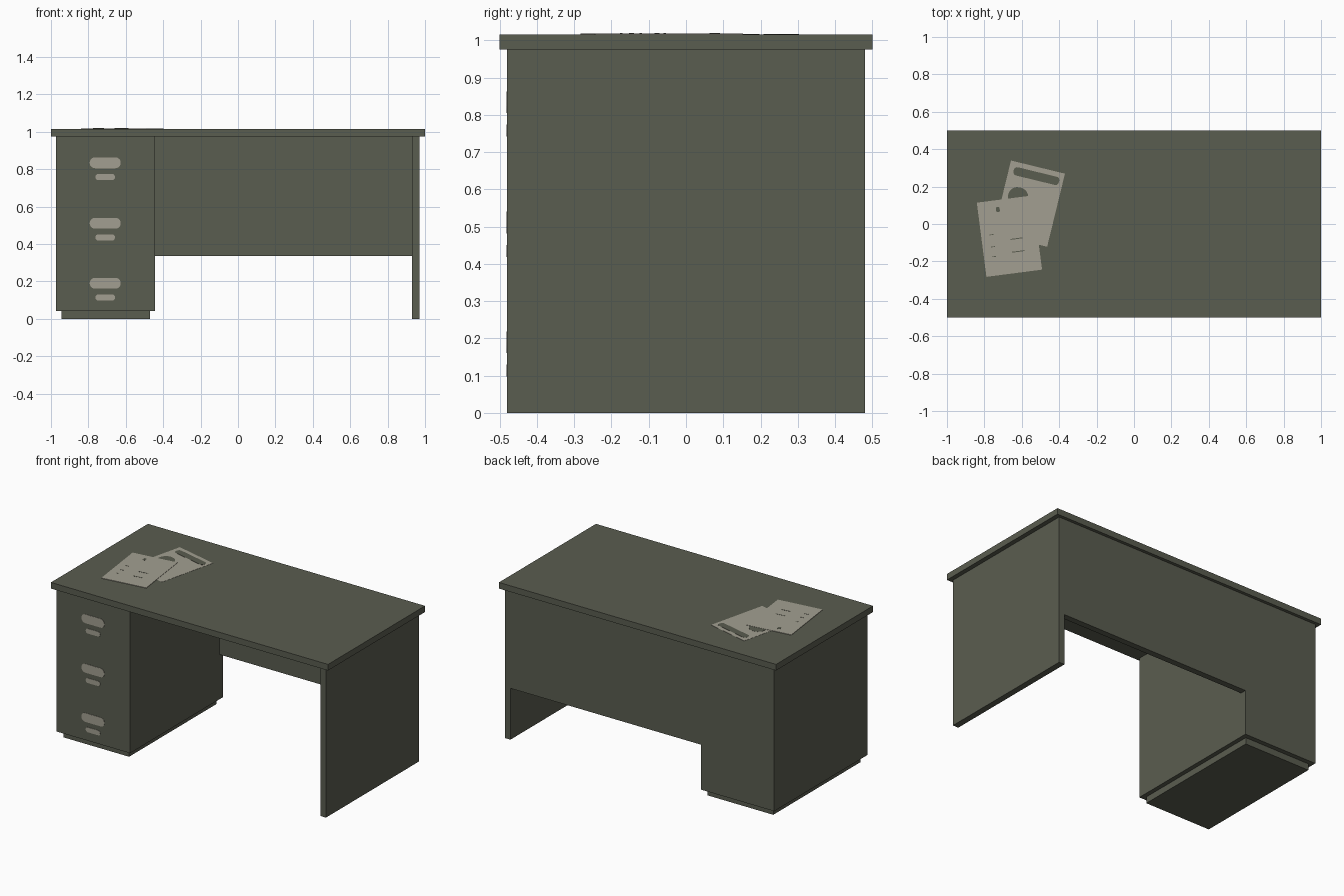
import bpy, bmesh, math
from mathutils import Matrix, Vector

if "Cube" in bpy.data.objects:
    bpy.data.objects.remove(bpy.data.objects["Cube"])


def material(name, rgb):
    m = bpy.data.materials.new(name)
    m.diffuse_color = (*rgb, 1)
    m.use_nodes = True
    m.node_tree.nodes["Principled BSDF"].inputs["Base Color"].default_value = m.diffuse_color
    return m


DARK = material("olive grey", (0.102, 0.109, 0.080))
LIGHT = material("pale stone", (0.365, 0.347, 0.283))


def finish(name, bm, mat):
    bmesh.ops.recalc_face_normals(bm, faces=bm.faces)
    me = bpy.data.meshes.new(name)
    bm.to_mesh(me)
    bm.free()
    me.materials.append(mat)
    ob = bpy.data.objects.new(name, me)
    bpy.context.collection.objects.link(ob)
    return ob


def box(name, x, y, z, mat=DARK):
    bm = bmesh.new()
    bmesh.ops.create_cube(bm, size=1)
    for v in bm.verts:
        v.co = Vector([(a + b) / 2 + c * (b - a) for (a, b), c in zip((x, y, z), v.co)])
    return finish(name, bm, mat)


def rounded(w, h, r, n=5, u=0, v=0):
    """Outline of a rounded rectangle centred on (u, v)."""
    pts = []
    for k, (sx, sy) in enumerate(((1, 1), (-1, 1), (-1, -1), (1, -1))):
        for i in range(n + 1):
            a = math.pi / 2 * (k + i / n)
            pts.append((u + sx * (w / 2 - r) + r * math.cos(a),
                        v + sy * (h / 2 - r) + r * math.sin(a)))
    return pts


def rect(w, h, u=0, v=0):
    return [(u + sx * w / 2, v + sy * h / 2)
            for sx, sy in ((1, 1), (-1, 1), (-1, -1), (1, -1))]


def plate(name, pts, matrix, z0, z1, mat):
    """Thin flat plate from a 2D outline, placed by a matrix."""
    bm = bmesh.new()
    face = bm.faces.new([bm.verts.new((u, v, z0)) for u, v in pts])
    ext = bmesh.ops.extrude_face_region(bm, geom=[face])
    top = [e for e in ext["geom"] if isinstance(e, bmesh.types.BMVert)]
    bmesh.ops.translate(bm, verts=top, vec=(0, 0, z1 - z0))
    bm.transform(matrix)
    return finish(name, bm, mat)


# Desk body
box("desk_top", (-1, 1), (-0.5, 0.5), (0.975, 1.015))
box("drawer_cabinet", (-0.973, -0.443), (-0.48, 0.48), (0.042, 0.975))
box("cabinet_plinth", (-0.945, -0.471), (-0.45, 0.45), (0, 0.042))
box("side_panel", (0.931, 0.971), (-0.48, 0.48), (0, 0.975))
box("back_panel", (-0.443, 0.931), (0.44, 0.48), (0.335, 0.975))

# Drawer handles and label plates on the cabinet front
for i, z in enumerate((0.834, 0.511, 0.190)):
    m = Matrix.Translation((-0.71, -0.48, z)) @ Matrix.Rotation(math.pi / 2, 4, 'X')
    plate(f"drawer_handle_{i + 1}", rounded(0.166, 0.058, 0.028), m, 0, 0.002, LIGHT)
    plate(f"drawer_label_{i + 1}", rounded(0.104, 0.032, 0.014, 4, 0, -0.076),
          m, 0, 0.002, LIGHT)

# Rear paper, with a dark header bar and round stamp
m = Matrix.Translation((-0.561, 0.109, 1.015)) @ Matrix.Rotation(math.radians(-13.7), 4, 'Z')
plate("rear_paper", rect(0.297, 0.402), m, 0, 0.001, LIGHT)
plate("paper_header_bar", rounded(0.25, 0.045, 0.018, 4, 0.003, 0.152), m, 0.0005, 0.002, DARK)
plate("paper_round_mark", rounded(0.108, 0.1, 0.049, 6, -0.066, 0.022), m, 0.0005, 0.002, DARK)

# Front paper, with a small mark and short ruled lines
m = Matrix.Translation((-0.666, -0.065, 1.015)) @ Matrix.Rotation(math.radians(7.4), 4, 'Z')
plate("front_paper", rect(0.30, 0.40), m, 0, 0.003, LIGHT)
plate("paper_small_mark", rounded(0.02, 0.028, 0.008, 3, -0.043, 0.149), m, 0.0025, 0.004, DARK)
for i, v in enumerate((0.02, -0.045, -0.098)):
    plate(f"paper_dash_{i + 1}", rect(0.022, 0.004, -0.095, v), m, 0.0025, 0.004, DARK)
for i, v in enumerate((-0.018, -0.087)):
    plate(f"paper_line_{i + 1}", rect(0.066, 0.005, 0.036, v), m, 0.0025, 0.004, DARK)
